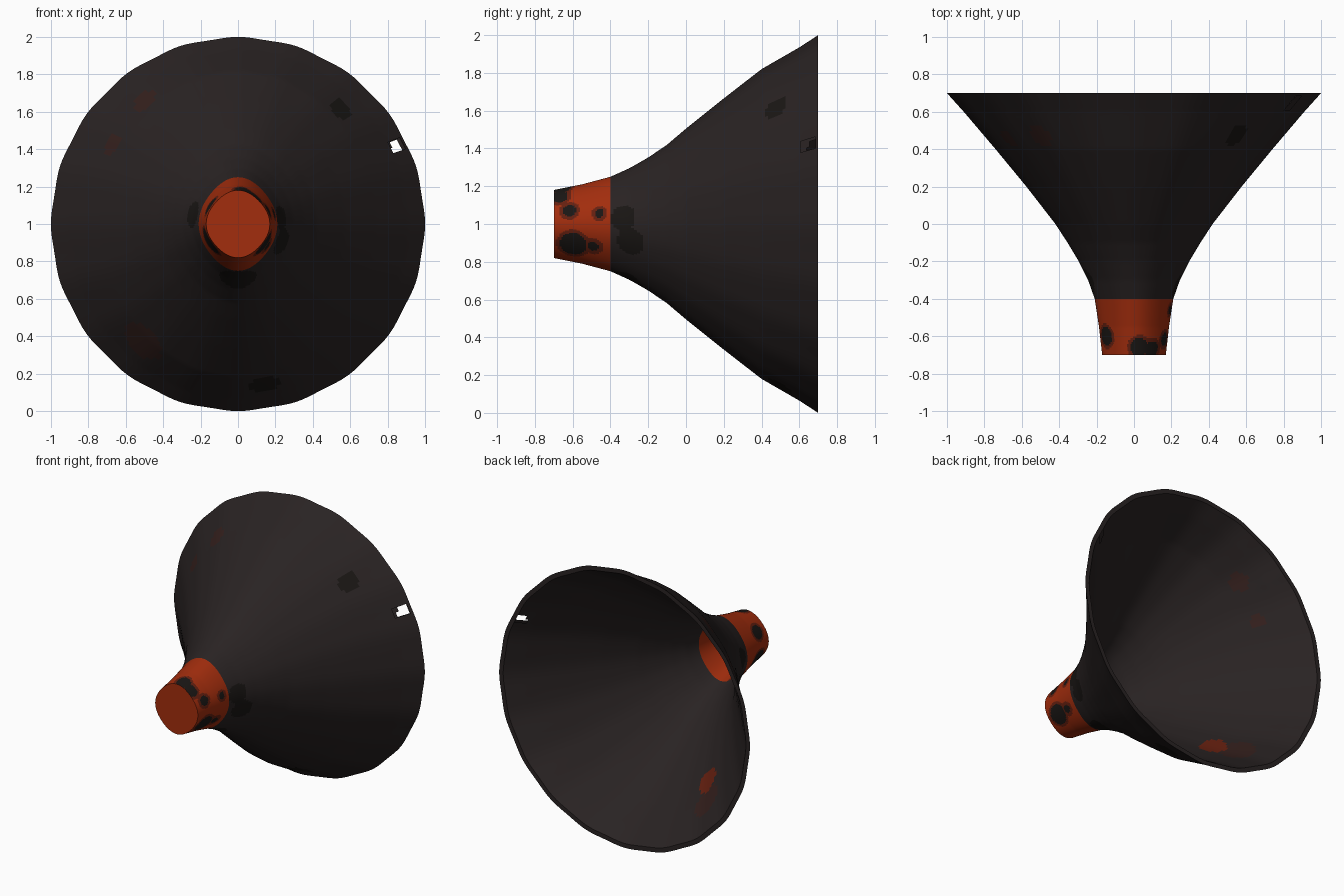
import bpy, bmesh, math
from mathutils import Vector

if "Cube" in bpy.data.objects:
    bpy.data.objects.remove(bpy.data.objects["Cube"])

SIDES = 180
WALL = 0.032
# profile along y: (y, half width, half height)
PROFILE = [(-.7, .17, .18), (-.55, .187, .21), (-.4, .21, .25), (-.3, .245, .295),
           (-.2, .295, .352), (-.1, .355, .42), (0, .42, .505), (.2, .575, .665),
           (.4, .74, .82), (.6, .91, .935), (.7, 1.0, 1.0)]


def material(name, rgb):
    m = bpy.data.materials.new(name)
    m.diffuse_color = (*rgb, 1)
    m.use_nodes = True
    m.node_tree.nodes["Principled BSDF"].inputs["Base Color"].default_value = m.diffuse_color
    return m


SOOT = material("soot_brown", (.022, .0165, .0165))
BLACK = material("char_black", (.010, .008, .007))
ORANGE = material("orange_paint", (.36, .026, .004))
EMBER = material("faded_orange", (.13, .014, .005))
RUST = material("dark_rust", (.034, .014, .012))
MATS = [SOOT, BLACK, ORANGE, EMBER, RUST]


def radii(y):
    for (a, ax, az), (b, bx, bz) in zip(PROFILE, PROFILE[1:]):
        if y <= b + 1e-6:
            t = (y - a) / (b - a)
            return ax + (bx - ax) * t, az + (bz - az) * t
    return PROFILE[-1][1:]


def ring(bm, y, inset):
    rx, rz = radii(y)
    flare = max(0, (y + .4) / 1.1)
    verts = []
    for i in range(SIDES):
        a = math.tau * i / SIDES
        # softly faceted rim, slightly diamond shaped neck
        k = 1 + .0035 * flare * (math.cos(20 * a) - 1)
        k -= .05 * (1 - flare) * math.sin(2 * a) ** 2
        verts.append(bm.verts.new(((rx * k - inset) * math.cos(a), y,
                                   1 + (rz * k - inset) * math.sin(a))))
    return verts


def near(p, spots):
    return any((p - Vector(s[:3])).length < s[3] for s in spots)


def shell(name, path, colour, capped=False, hole=None):
    """Skin rings along a path of (y, inset) and paint the faces."""
    bm = bmesh.new()
    rings = [ring(bm, y, d) for y, d in path]
    for r, s in zip(rings, rings[1:]):
        for i in range(SIDES):
            j = (i + 1) % SIDES
            bm.faces.new((r[i], r[j], s[j], s[i]))
    if capped:
        bm.faces.new(rings[0])
        bm.faces.new(rings[-1])
    bmesh.ops.recalc_face_normals(bm, faces=bm.faces[:])
    for f in bm.faces:
        c = f.calc_center_median()
        inside = f.normal.dot(Vector((c.x, 0, c.z - 1))) < 0
        f.material_index = MATS.index(colour(c, inside))
        f.smooth = True
    if hole:
        hx, hz, hr = hole
        gone = [f for f in bm.faces for c in [f.calc_center_median()]
                if c.y < .695 and math.hypot(c.x - hx, c.z - hz) < hr]
        bmesh.ops.delete(bm, geom=gone, context='FACES')
    me = bpy.data.meshes.new(name)
    bm.to_mesh(me)
    bm.free()
    for m in MATS:
        me.materials.append(m)
    ob = bpy.data.objects.new(name, me)
    bpy.context.collection.objects.link(ob)
    bpy.context.view_layer.objects.active = ob
    ob.select_set(True)
    bpy.ops.object.shade_smooth_by_angle(angle=math.radians(40))
    ob.select_set(False)
    return ob


def span(a, b, n):
    return [a + (b - a) * i / n for i in range(n + 1)]


# paint spots: x, y, z, radius
NECK_CHAR = [(.16, -.6, .88, .075), (.19, -.5, .86, .05), (.18, -.62, 1.08, .04),
             (.03, -.66, 1.19, .05), (-.15, -.6, 1.1, .05), (-.16, -.58, .9, .08),
             (.1, -.67, 1.15, .045), (.2, -.46, 1.06, .025)]
CONE_CHAR = [(.23, -.33, 1.03, .07), (.25, -.3, .9, .08), (.56, .46, 1.63, .07),
             (.14, .5, .15, .08), (0, -.3, .71, .1), (-.24, -.3, 1.05, .07)]
CONE_RUST = [(-.5, .46, .38, .12), (-.5, .47, 1.66, .07), (-.68, .45, 1.43, .06)]


def halo(spots):
    return [(x, y, z, r + .018) for x, y, z, r in spots]


def neck_paint(c, inside):
    if inside:
        return ORANGE if c.x > -.05 else EMBER
    return BLACK if near(c, NECK_CHAR) else EMBER if near(c, halo(NECK_CHAR)) else ORANGE


def cone_paint(c, inside):
    if inside:
        return EMBER if near(c, [(-.4, .33, .45, .09)]) else \
            RUST if near(c, CONE_RUST) else SOOT
    return BLACK if near(c, CONE_CHAR) else RUST if near(c, CONE_RUST) else SOOT


# closed orange nozzle at the front
shell("nozzle", [(y, 0) for y in span(-.7, -.4, 30)] +
      [(y, WALL) for y in span(-.4, -.675, 20)], neck_paint, capped=True)

# flared cone open at the back, with a small torn hole near the rim
shell("flared_cone", [(y, 0) for y in span(-.4, .7, 70)] +
      [(y, WALL) for y in span(.7, -.4, 70)], cone_paint, hole=(.85, 1.415, .038))
